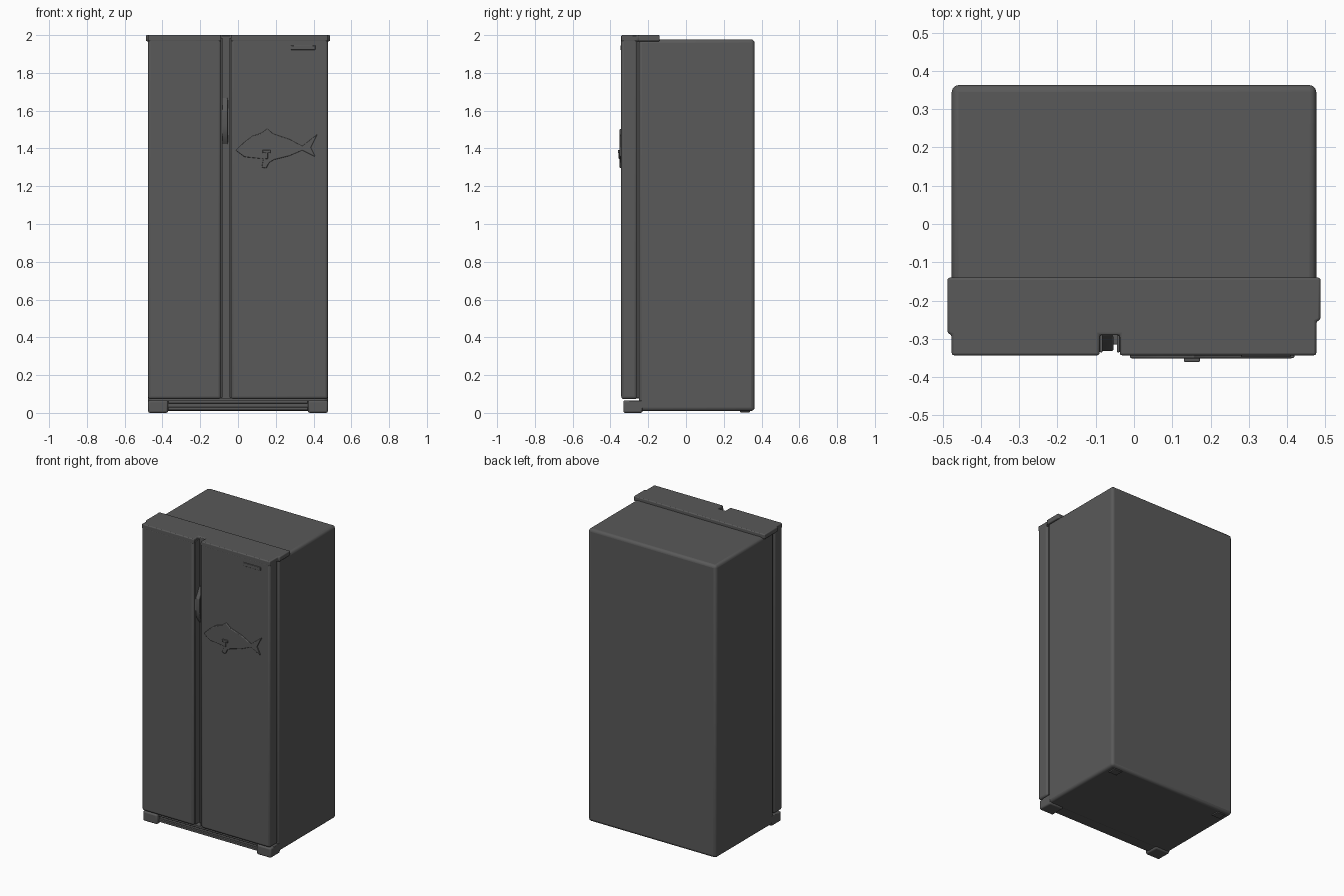
import bpy, bmesh, math
from mathutils import Vector

old = bpy.data.objects.get("Cube")
if old:
    bpy.data.objects.remove(old, do_unlink=True)

grey = bpy.data.materials.new("dark grey")
grey.use_nodes = True
colour = (0.1, 0.1, 0.1, 1)
grey.diffuse_color = colour
grey.node_tree.nodes["Principled BSDF"].inputs["Base Color"].default_value = colour


def finish(name, bm, bevel, segments=3):
    bmesh.ops.recalc_face_normals(bm, faces=bm.faces)
    mesh = bpy.data.meshes.new(name)
    bm.to_mesh(mesh)
    bm.free()
    mesh.materials.append(grey)
    ob = bpy.data.objects.new(name, mesh)
    bpy.context.collection.objects.link(ob)
    if bevel:
        mod = ob.modifiers.new("Rounded edges", 'BEVEL')
        mod.width = bevel
        mod.segments = segments
        mod.limit_method = 'ANGLE'
    bpy.ops.object.select_all(action='DESELECT')
    ob.select_set(True)
    bpy.context.view_layer.objects.active = ob
    bpy.ops.object.shade_smooth_by_angle(angle=math.radians(35))
    return ob


def box(name, x, y, z, bevel=0.005):
    bm = bmesh.new()
    bmesh.ops.create_cube(bm, size=1)
    for v in bm.verts:
        v.co = Vector([(a + b) / 2 + c * (b - a) for (a, b), c in zip((x, y, z), v.co)])
    return finish(name, bm, bevel)


def prism(name, points, offset, bevel=0.003):
    """Extrude a closed outline of 3D points along an offset."""
    bm = bmesh.new()
    face = bm.faces.new([bm.verts.new(p) for p in points])
    ext = bmesh.ops.extrude_face_region(bm, geom=[face])
    verts = [g for g in ext["geom"] if isinstance(g, bmesh.types.BMVert)]
    bmesh.ops.translate(bm, verts=verts, vec=offset)
    return finish(name, bm, bevel)


SIDE = 0.476
FRONT, DOOR_BACK = -0.343, -0.258
GAP_L, GAP_R, GAP_FLOOR = -0.09, -0.037, -0.29

# Cabinet, door seal and the doors either side of the handle channel
box("cabinet", (-SIDE, SIDE), (-0.25, 0.363), (0.01, 1.977), 0.018)
box("door_seal", (-0.465, 0.465), (-0.27, -0.24), (0.08, 1.965), 0)
box("right_door", (-SIDE, GAP_L), (FRONT, DOOR_BACK), (0.073, 1.985), 0.014)
box("left_door", (GAP_R, SIDE), (FRONT, DOOR_BACK), (0.073, 1.985), 0.014)
box("channel_back", (GAP_L - 0.02, GAP_R + 0.02), (GAP_FLOOR, -0.25), (0.075, 1.985), 0)
for x in (GAP_L, GAP_R - 0.008):
    box("channel_lip", (x, x + 0.008), (-0.335, -0.28), (0.08, 1.985), 0.002)

# Hinge cover with a notch over the channel
cap = [(-SIDE, FRONT), (GAP_L, FRONT), (GAP_L, GAP_FLOOR), (GAP_R, GAP_FLOOR),
       (GAP_R, FRONT), (SIDE, FRONT), (SIDE, -0.255), (0.487, -0.25),
       (0.487, -0.14), (-0.487, -0.14), (-0.487, -0.285), (-SIDE, -0.29)]
prism("hinge_cover", [(x, y, 1.967) for x, y in cap], (0, 0, 0.033), 0.006)

# Tapered grip inside the channel
grip = [(GAP_FLOOR, 1.42), (-0.325, 1.47), (-0.332, 1.52), (-0.332, 1.6), (GAP_FLOOR, 1.67)]
prism("channel_grip", [(-0.088, y, z) for y, z in grip], (0.034, 0, 0), 0.004)

# Plinth, feet and kick plate
box("plinth", (-SIDE, SIDE), (-0.3, -0.23), (0.012, 0.066), 0.004)
for z in (0.014, 0.05):
    box("kick_plate_rail", (-0.37, 0.37), (-0.315, -0.28), (z, z + 0.016), 0.003)
for s in (-1, 1):
    inner, outer = sorted((s * 0.37, s * SIDE))
    box("front_foot", (inner, outer), (-0.332, -0.23), (0, 0.066), 0.01)
    inner, outer = sorted((s * 0.38, s * 0.44))
    box("back_foot", (inner, outer), (0.285, 0.34), (0.003, 0.02), 0.004)

# Plain badge on the left door
box("door_badge", (0.28, 0.41), (-0.348, -0.335), (1.922, 1.945), 0.003)

# Raised fish ornament
fish = [(-0.012, 1.39), (0.03, 1.43), (0.075, 1.465), (0.125, 1.482), (0.155, 1.505),
        (0.185, 1.478), (0.27, 1.45), (0.34, 1.412), (0.42, 1.475), (0.385, 1.405),
        (0.41, 1.355), (0.34, 1.39), (0.27, 1.36), (0.19, 1.34), (0.165, 1.325),
        (0.15, 1.295), (0.125, 1.3), (0.135, 1.345), (0.035, 1.355)]
prism("fish_ornament", [(x, -0.338, z) for x, z in fish], (0, -0.013, 0), 0.004)
box("fish_side_fin", (0.13, 0.172), (-0.361, -0.345), (1.375, 1.392), 0.004)
box("fish_gill", (0.145, 0.158), (-0.357, -0.345), (1.345, 1.378), 0.003)
